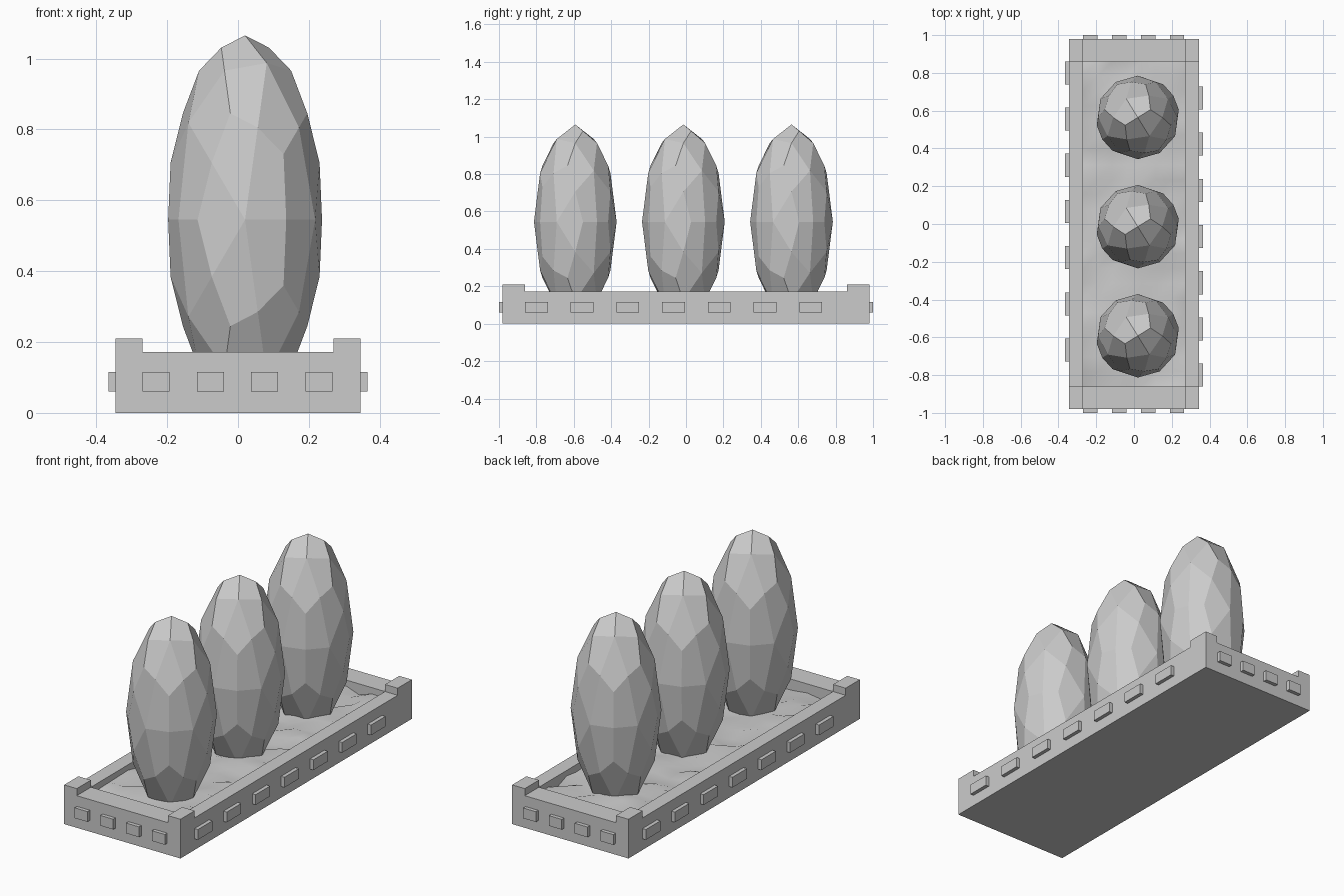
import bpy, bmesh, random
from math import sqrt, radians
from mathutils import Matrix, Vector

if "Cube" in bpy.data.objects:
    bpy.data.objects.remove(bpy.data.objects["Cube"])

random.seed(4)


def make_object(name, bm, smooth=False):
    bmesh.ops.recalc_face_normals(bm, faces=bm.faces)
    mesh = bpy.data.meshes.new(name)
    bm.to_mesh(mesh)
    bm.free()
    for p in mesh.polygons:
        p.use_smooth = smooth
    ob = bpy.data.objects.new(name, mesh)
    bpy.context.collection.objects.link(ob)
    return ob


def add_box(bm, x0, x1, y0, y1, z0, z1):
    m = (Matrix.Translation(((x0 + x1) / 2, (y0 + y1) / 2, (z0 + z1) / 2))
         @ Matrix.Diagonal((x1 - x0, y1 - y0, z1 - z0, 1)))
    return bmesh.ops.create_cube(bm, size=1, matrix=m)["verts"]


HX, HY, IX, IY, RIM = 0.345, 0.98, 0.27, 0.86, 0.172

# Planter tray: solid floor with four rim walls
bm = bmesh.new()
add_box(bm, -HX, HX, -HY, HY, 0, RIM)
top = max(bm.faces, key=lambda f: f.calc_center_median().z)
inner = bmesh.ops.extrude_face_region(bm, geom=[top])
bm.faces.remove(top)
ring = [v for v in inner["geom"] if isinstance(v, bmesh.types.BMVert)]
for v in ring:
    v.co.x *= IX / HX
    v.co.y *= IY / HY
floor = [f for f in inner["geom"] if isinstance(f, bmesh.types.BMFace)]
deep = bmesh.ops.extrude_face_region(bm, geom=floor)
bmesh.ops.delete(bm, geom=[f for f in floor if f.is_valid], context="FACES_ONLY")
for v in deep["geom"]:
    if isinstance(v, bmesh.types.BMVert):
        v.co.z = 0.05
make_object("planter_tray", bm)

# Raised corner caps
bm = bmesh.new()
for sx in (-1, 1):
    for sy in (-1, 1):
        xs, ys = sorted((sx * IX, sx * HX)), sorted((sy * IY, sy * HY))
        add_box(bm, *xs, *ys, RIM - 0.01, 0.21)
make_object("corner_caps", bm)

# Small projecting blocks around the walls
bm = bmesh.new()
for s in (-1, 1):
    for i in range(4):
        x = -0.231 + i * 0.153
        add_box(bm, x - 0.038, x + 0.038, *sorted((s * 0.96, s * 1.0)), 0.06, 0.115)
    for i in range(7):
        y = s * (-0.8 + i * 0.2445)
        add_box(bm, *sorted((s * 0.33, s * 0.365)), y - 0.061, y + 0.061, 0.06, 0.115)
make_object("wall_blocks", bm)

# Uneven soil surface
bm = bmesh.new()
bmesh.ops.create_grid(bm, x_segments=7, y_segments=22, size=1,
                      matrix=Matrix.Diagonal((IX, IY, 1, 1)))
for v in bm.verts:
    v.co.z = 0.127 + random.uniform(-0.018, 0.018)
make_object("soil", bm, smooth=True)


# Faceted shrub: icosahedron split into kite faces, pushed onto an ellipsoid
def make_shrub(name, location):
    phi = (1 + sqrt(5)) / 2
    ico = bmesh.new()
    for a in (-1, 1):
        for b in (-phi, phi):
            for co in ((0, a, b), (a, b, 0), (b, 0, a)):
                ico.verts.new(co)
    bmesh.ops.convex_hull(ico, input=ico.verts)
    bm = bmesh.new()
    for f in ico.faces:
        p = [v.co for v in f.verts]
        centre = sum(p, Vector())
        for i in range(3):
            kite = (p[i], p[i] + p[(i + 1) % 3], centre, p[i] + p[i - 1])
            bm.faces.new([bm.verts.new(c.normalized()) for c in kite])
    ico.free()
    bmesh.ops.remove_doubles(bm, verts=bm.verts, dist=0.001)
    bm.transform(Matrix.Diagonal((0.221, 0.221, 0.52, 1))
                 @ Matrix.Rotation(radians(31.7), 4, "Z"))
    make_object(name, bm).location = location


for i in range(3):
    make_shrub(f"shrub_{i + 1}", (0.02, -0.592 + i * 0.578, 0.545))
